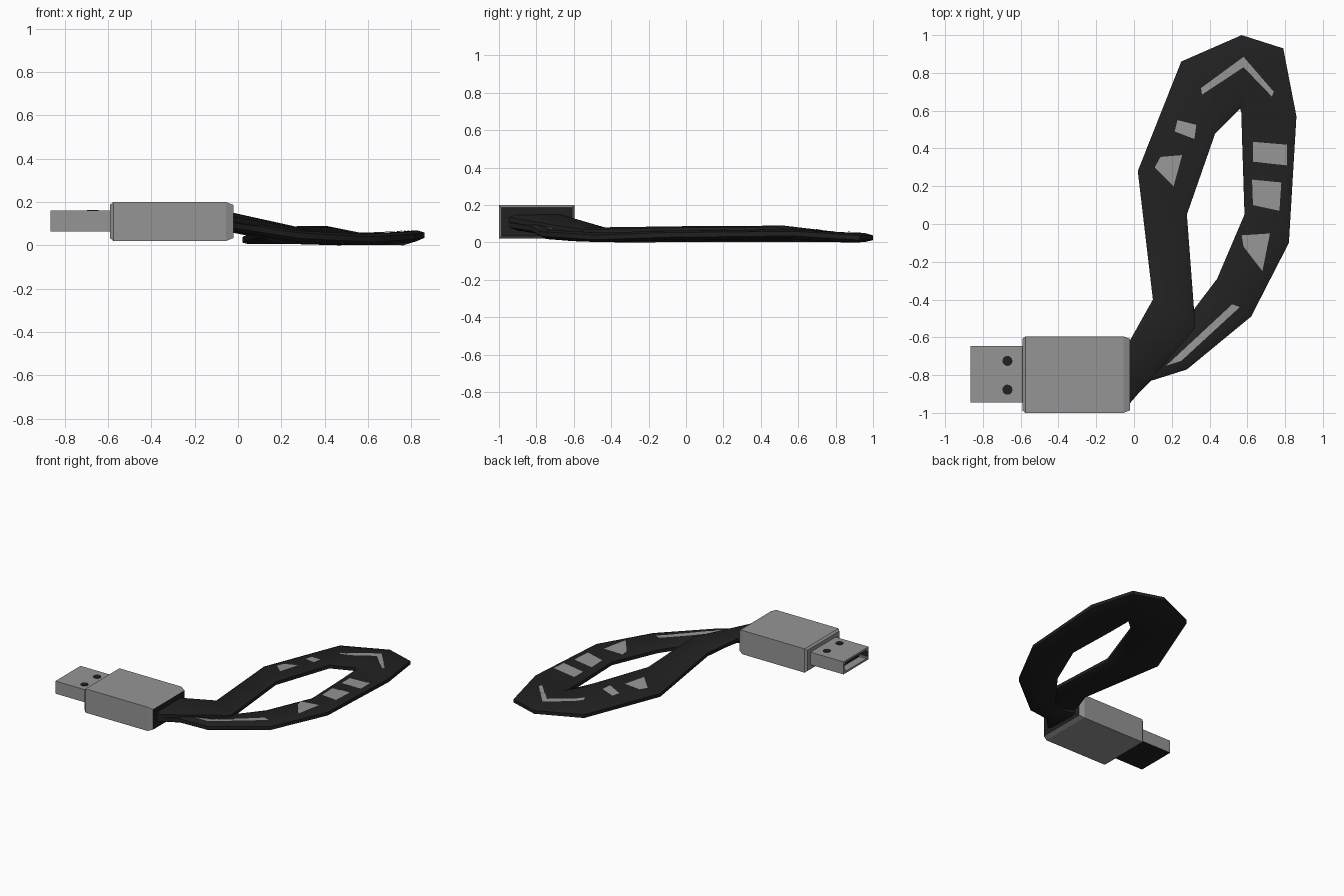
import bpy, bmesh, math
from mathutils import Vector
from mathutils.bvhtree import BVHTree

if "Cube" in bpy.data.objects:
    bpy.data.objects.remove(bpy.data.objects["Cube"])


def material(name, value):
    m = bpy.data.materials.new(name)
    m.diffuse_color = (value, value, value, 1)
    m.use_nodes = True
    m.node_tree.nodes["Principled BSDF"].inputs["Base Color"].default_value = m.diffuse_color
    return m


GREY = material("plug grey", 0.30)
DARK = material("strap black", 0.015)


def finish(name, bm, mats):
    me = bpy.data.meshes.new(name)
    bm.to_mesh(me)
    bm.free()
    ob = bpy.data.objects.new(name, me)
    for m in mats:
        me.materials.append(m)
    bpy.context.collection.objects.link(ob)
    return ob


def loft(rings):
    """Skin a list of closed rings and cap both ends."""
    bm = bmesh.new()
    vs = [[bm.verts.new(p) for p in r] for r in rings]
    n = len(vs[0])
    for a, b in zip(vs, vs[1:]):
        for i in range(n):
            j = (i + 1) % n
            bm.faces.new((a[i], a[j], b[j], b[i]))
    bm.faces.new(vs[0])
    bm.faces.new(vs[-1])
    bmesh.ops.recalc_face_normals(bm, faces=bm.faces)
    bm.normal_update()
    return bm


def rect(x, y0, y1, z0, z1, d=0.0):
    return [(x, y0 + d, z0 + d), (x, y1 - d, z0 + d),
            (x, y1 - d, z1 - d), (x, y0 + d, z1 - d)]


# plug body with chamfered ends and a dark cable-side face
body = (-1.0, -0.595, 0.02, 0.20)
bm = loft([rect(-0.59, *body, 0.012), rect(-0.575, *body),
           rect(-0.055, *body), rect(-0.02, *body, 0.014)])
for f in bm.faces:
    if f.normal.x > 0.9:
        f.material_index = 1
finish("plug_body", bm, [GREY, DARK])

# metal connector: dark underside and recessed dark slot
shell = (-0.945, -0.645, 0.065, 0.16)
bm = loft([rect(-0.865, *shell), rect(-0.58, *shell)])
for f in bm.faces:
    if f.normal.z < -0.9:
        f.material_index = 1
front = [f for f in bm.faces if f.normal.x < -0.9]
bmesh.ops.inset_region(bm, faces=front, thickness=0.02)
rim = list(front[0].verts)
bmesh.ops.bevel(bm, geom=rim, offset=0.012, segments=2, affect='VERTICES')
bm.normal_update()
slot = max((f for f in bm.faces if f.normal.x < -0.9), key=lambda f: len(f.verts)
           if f.calc_center_median().y > -0.80 and f.calc_center_median().y < -0.79
           and abs(f.calc_center_median().z - 0.1125) < 0.005 else 0)
slot.material_index = 1
deep = bmesh.ops.extrude_face_region(bm, geom=[slot])
for v in [g for g in deep["geom"] if isinstance(g, bmesh.types.BMVert)]:
    v.co.x += 0.06
for f in [g for g in deep["geom"] if isinstance(g, bmesh.types.BMFace)]:
    f.material_index = 1
if slot.is_valid:
    bm.faces.remove(slot)
finish("connector", bm, [GREY, DARK])

# two locking holes on top of the connector
for i, y in enumerate((-0.725, -0.877)):
    bm = bmesh.new()
    bmesh.ops.create_cone(bm, cap_ends=True, segments=12, radius1=0.027,
                          radius2=0.027, depth=0.008)
    bmesh.ops.translate(bm, verts=bm.verts, vec=(-0.67, y, 0.16))
    finish(f"connector_hole_{i + 1}", bm, [DARK])

# strap: outer edge and inner edge at each station of the loop
stations = [
    ((-0.04, -0.65, 0.13), (-0.04, -0.97, 0.125)),
    ((0.10, -0.40, 0.05), (0.325, -0.55, 0.055)),
    ((0.02, 0.28, 0.025), (0.28, 0.05, 0.068)),
    ((0.25, 0.86, 0.025), (0.43, 0.48, 0.070)),
    ((0.57, 1.00, 0.025), (0.562, 0.61, 0.035)),
    ((0.79, 0.93, 0.025), (0.568, 0.59, 0.028)),
    ((0.86, 0.57, 0.047), (0.573, 0.42, 0.025)),
    ((0.82, -0.10, 0.040), (0.585, 0.05, 0.025)),
    ((0.62, -0.49, 0.027), (0.44, -0.29, 0.025)),
    ((0.28, -0.77, 0.045), (0.22, -0.58, 0.030)),
    ((0.09, -0.83, 0.075), (0.06, -0.66, 0.065)),
    ((-0.04, -0.96, 0.095), (-0.04, -0.65, 0.085)),
]
section = [(0, .5), (.12, 1), (.88, 1), (1, .5), (1, -.5), (.88, -1), (.12, -1), (0, -.5)]
bm = loft([[Vector(o).lerp(Vector(i), s) + Vector((0, 0, 0.025 * t)) for s, t in section]
           for o, i in stations])
bmesh.ops.triangulate(bm, faces=bm.faces)
tree = BVHTree.FromBMesh(bm)
strap = finish("strap_loop", bm, [DARK])
bpy.context.view_layer.objects.active = strap
strap.select_set(True)
bpy.ops.object.shade_smooth_by_angle(angle=math.radians(40))


def patch(name, a, b, c, d, n=10):
    """Thin printed patch between four corners, draped over the strap."""
    a, b, c, d = (Vector(p) for p in (a, b, c, d))
    bm = bmesh.new()
    grid = []
    for i in range(n + 1):
        row = []
        for j in range(n + 1):
            p = a.lerp(b, i / n).lerp(d.lerp(c, i / n), j / n)
            hit = tree.ray_cast(Vector((p.x, p.y, 1)), Vector((0, 0, -1)))[0]
            row.append(bm.verts.new((p.x, p.y, (hit.z if hit else 0.05) + 0.004)))
        grid.append(row)
    for i in range(n):
        for j in range(n):
            bm.faces.new((grid[i][j], grid[i + 1][j], grid[i + 1][j + 1], grid[i][j + 1]))
    bmesh.ops.remove_doubles(bm, verts=bm.verts, dist=1e-5)
    bmesh.ops.recalc_face_normals(bm, faces=bm.faces)
    if sum(f.normal.z for f in bm.faces) < 0:
        bmesh.ops.reverse_faces(bm, faces=bm.faces)
    finish(name, bm, [GREY])


# printed marks: chevron, bar, triangle and plain blocks
patch("chevron_left", (0.36, 0.685), (0.58, 0.83), (0.58, 0.885), (0.355, 0.72))
patch("chevron_right", (0.58, 0.83), (0.73, 0.675), (0.74, 0.70), (0.58, 0.885))
patch("long_bar", (0.17, -0.75), (0.25, -0.725), (0.56, -0.44), (0.52, -0.425))
patch("triangle_mark", (0.11, 0.30), (0.21, 0.20), (0.255, 0.365), (0.14, 0.355))
patch("block_small", (0.215, 0.49), (0.32, 0.45), (0.33, 0.525), (0.23, 0.55))
patch("block_upper", (0.63, 0.33), (0.81, 0.31), (0.81, 0.42), (0.63, 0.435))
patch("block_middle", (0.63, 0.10), (0.77, 0.07), (0.78, 0.22), (0.625, 0.235))
patch("block_lower", (0.58, -0.12), (0.68, -0.25), (0.72, -0.05), (0.57, -0.06))
